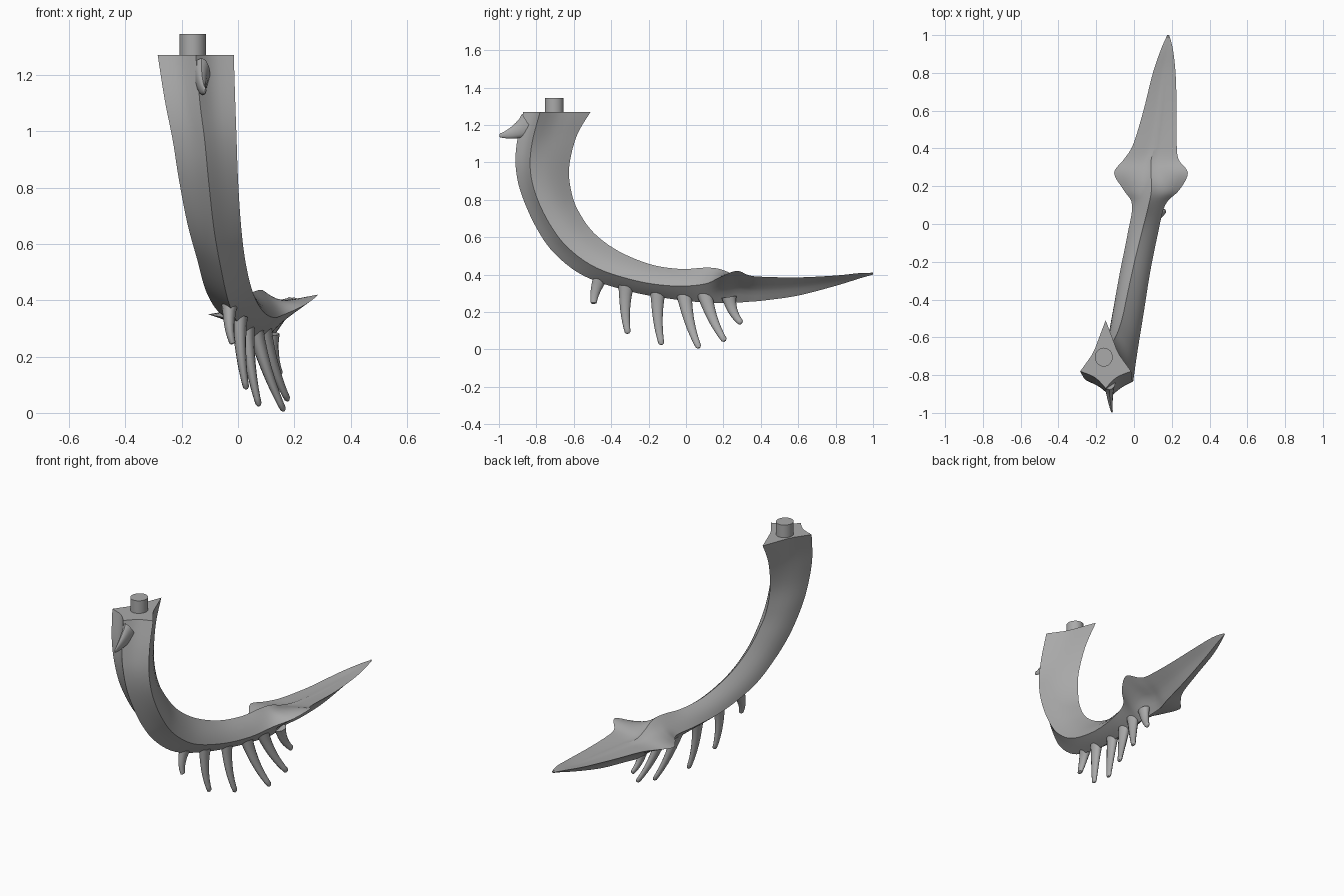
import bpy, bmesh, math
from mathutils import Vector

cube = bpy.data.objects.get("Cube")
if cube:
    bpy.data.objects.remove(cube)

grey = bpy.data.materials.new("plain grey")
grey.use_nodes = True
grey.diffuse_color = (0.4, 0.4, 0.4, 1)
grey.node_tree.nodes["Principled BSDF"].inputs["Base Color"].default_value = (0.4, 0.4, 0.4, 1)


def loft(name, rings, angle=30):
    """Skin a list of equal-length rings, cap both ends and shade."""
    bm = bmesh.new()
    loops = [[bm.verts.new(p) for p in ring] for ring in rings]
    n = len(loops[0])
    for a, b in zip(loops, loops[1:]):
        for i in range(n):
            j = (i + 1) % n
            bm.faces.new((a[i], a[j], b[j], b[i]))
    bm.faces.new(loops[0])
    bm.faces.new(loops[-1])
    bmesh.ops.recalc_face_normals(bm, faces=bm.faces)
    mesh = bpy.data.meshes.new(name)
    bm.to_mesh(mesh)
    bm.free()
    mesh.materials.append(grey)
    obj = bpy.data.objects.new(name, mesh)
    bpy.context.collection.objects.link(obj)
    bpy.ops.object.select_all(action='DESELECT')
    bpy.context.view_layer.objects.active = obj
    obj.select_set(True)
    bpy.ops.object.shade_smooth_by_angle(angle=math.radians(angle))
    return obj


def smooth_rows(rows, steps):
    """Catmull-Rom interpolation between rows of numbers."""
    out = []
    for k in range(len(rows) - 1):
        quad = [rows[max(0, min(len(rows) - 1, k + d))] for d in (-1, 0, 1, 2)]
        for s in range(steps):
            t = s / steps
            out.append([b + t / 2 * (c - a + t * (2*a - 5*b + 4*c - d + t * (3*(b - c) + d - a)))
                        for a, b, c, d in zip(*quad)])
    return out + [list(rows[-1])]


def section(row):
    """Four-cornered ring: inner ridge, left edge, outer keel, right edge."""
    iy, iz, oy, oz, xr, yr, zr, xl, yl, zl, bi, bo = row
    mid = (xl + xr) / 2
    corners = [Vector(p) for p in ((mid, iy, iz), (xl, yl, zl), (mid, oy, oz), (xr, yr, zr))]
    centre = sum(corners, Vector()) / 4
    ring = []
    for k, bulge in enumerate((bi, bo, bo, bi)):
        a, b = corners[k], corners[(k + 1) % 4]
        for s in range(6):
            f = s / 6
            p = a.lerp(b, f)
            ring.append(p + (p - centre).normalized() * (b - a).length * bulge * 4 * f * (1 - f))
    return ring


# Curved stem: inner y z, outer y z, right x, left x, edge position, bulges
stem = [
    (-.51, 1.27, -.87, 1.27, -.285, -.015, .75, -.06, -.10),
    (-.585, 1.14, -.905, 1.1, -.26, -.01, .74, -.02, -.08),
    (-.625, .97, -.91, .97, -.232, -.005, .73, .04, -.05),
    (-.61, .83, -.88, .83, -.21, .0, .72, .07, -.04),
    (-.57, .73, -.80, .65, -.18, .01, .7, .08, -.03),
    (-.49, .62, -.70, .51, -.145, .025, .68, .08, -.02),
    (-.36, .525, -.54, .39, -.115, .05, .66, .08, 0),
    (-.19, .455, -.30, .31, -.075, .085, .62, .08, .02),
    (-.03, .43, -.08, .27, -.035, .125, .57, .06, .02)]

# Spear blade: y, top z, keel z, right x z, left x z, bulges
blade = [
    (.10, .437, .25, -.01, .335, .165, .35, 0, 0),
    (.18, .43, .247, -.055, .34, .24, .385, -.08, -.06),
    (.27, .395, .25, -.105, .35, .285, .42, -.1, -.1),
    (.34, .375, .255, -.055, .35, .237, .395, -.1, -.08),
    (.42, .37, .262, -.005, .355, .226, .388, -.08, -.06),
    (.6, .375, .288, .05, .365, .226, .385, -.07, -.05),
    (.8, .385, .34, .1, .385, .22, .395, -.05, -.03),
    (.93, .402, .38, .145, .4, .205, .408, 0, 0),
    (1, .412, .4, .176, .406, .186, .408, 0, 0)]

rows = []
for iy, iz, oy, oz, xr, xl, f, bi, bo in stem:
    y, z = iy + (oy - iy) * f, iz + (oz - iz) * f
    rows.append((iy, iz, oy, oz, xr, y, z, xl, y, z, bi, bo))
for y, top, keel, xr, zr, xl, zl, bi, bo in blade:
    rows.append((y, top, y, keel, xr, y, zr, xl, y, zl, bi, bo))
loft("tail_and_blade", [section(r) for r in smooth_rows(rows, 5)])


def spike(name, root, bend, tip, r0, r1, squash=.7):
    """Tapered, bent, blunt-ended spike."""
    a, b, c = Vector(root), Vector(bend), Vector(tip)
    rings = []
    for t in (0, .15, .3, .45, .6, .75, .88, .97, 1):
        p = a * (1 - t) ** 2 + b * 2 * t * (1 - t) + c * t * t
        d = ((b - a) * (1 - t) + (c - b) * t).normalized()
        u = (Vector((1, 0, 0)) - d * d.x).normalized()
        v = d.cross(u)
        r = (r0 + (r1 - r0) * t ** .7) * (.5 if t == 1 else 1)
        rings.append([p + u * math.cos(w) * r * squash + v * math.sin(w) * r
                      for w in (math.tau * k / 12 for k in range(12))])
    loft(name, rings, 50)


# Hanging spikes: root, tip, root radius
spikes = [
    ((-.03, -.46, .38), (-.018, -.493, .245), .04),
    ((.005, -.32, .34), (.03, -.31, .085), .042),
    ((.03, -.15, .31), (.075, -.13, .025), .042),
    ((.06, -.01, .3), (.163, .07, .008), .044),
    ((.09, .1, .3), (.178, .208, .045), .044),
    ((.12, .23, .28), (.15, .297, .14), .04)]
for k, (root, tip, radius) in enumerate(spikes):
    bend = (Vector(root) + Vector(tip)) / 2 + Vector((-.012, -.02, -.02))
    spike(f"hanging_spike_{k + 1}", root, bend, tip, radius, .015)

# Thorn near the top of the outer ridge
spike("front_thorn", (-.13, -.84, 1.2), (-.13, -.93, 1.145), (-.116, -.998, 1.144), .07, .009, .45)

# Round peg on the flat end
peg = [[(-.16 + .047 * math.cos(w), -.705 + .05 * math.sin(w), z)
        for w in (math.tau * k / 32 for k in range(32))] for z in (1.22, 1.345)]
loft("connector_peg", peg)
